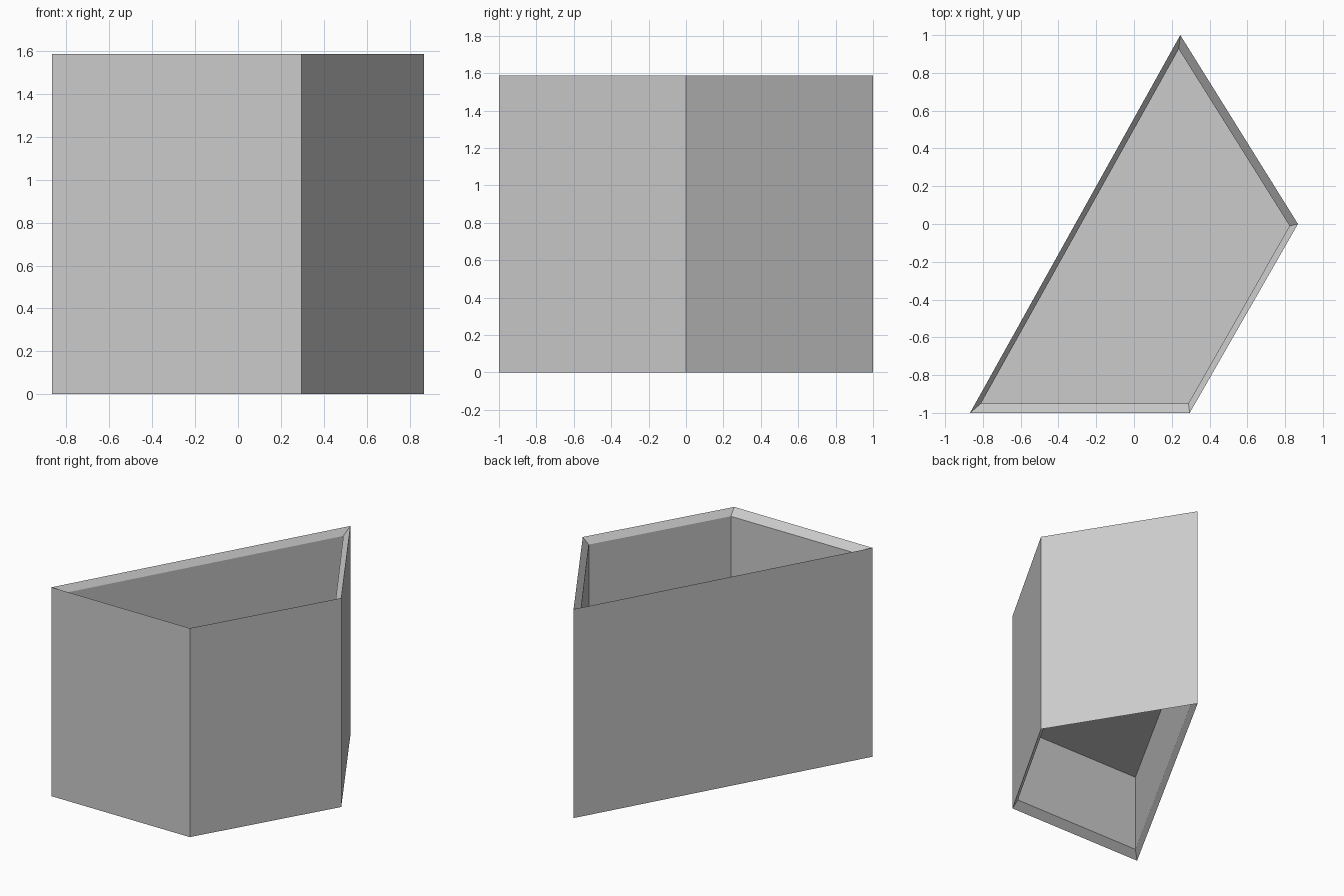
import bpy, bmesh

if "Cube" in bpy.data.objects:
    bpy.data.objects.remove(bpy.data.objects["Cube"])

HEIGHT = 1.587
LIP = 0.05        # drop of the sloping rim
RECESS = 0.645    # depth from each open end to the inner plate

outer = [(-0.868, -1.0), (0.295, -1.0), (0.868, 0.0), (0.245, 1.0)]
inner = [(-0.81, -0.95), (0.288, -0.949), (0.824, -0.01), (0.237, 0.926)]

bm = bmesh.new()

# Profile run from the lower inner plate, round the outside, to the upper plate
levels = [
    (inner, RECESS),
    (inner, LIP),
    (outer, 0.0),
    (outer, HEIGHT),
    (inner, HEIGHT - LIP),
    (inner, HEIGHT - RECESS),
]
rings = [[bm.verts.new((x, y, z)) for x, y in pts] for pts, z in levels]

# Walls and sloping rims
for a, b in zip(rings, rings[1:]):
    for i in range(4):
        j = (i + 1) % 4
        bm.faces.new((a[i], a[j], b[j], b[i]))

# Plate closing the middle of the shell, seen from both ends
bm.faces.new(rings[0][::-1])
bm.faces.new(rings[-1])
bmesh.ops.recalc_face_normals(bm, faces=bm.faces)

mesh = bpy.data.meshes.new("four_sided_planter")
bm.to_mesh(mesh)
bm.free()
obj = bpy.data.objects.new("four_sided_planter", mesh)
bpy.context.collection.objects.link(obj)
